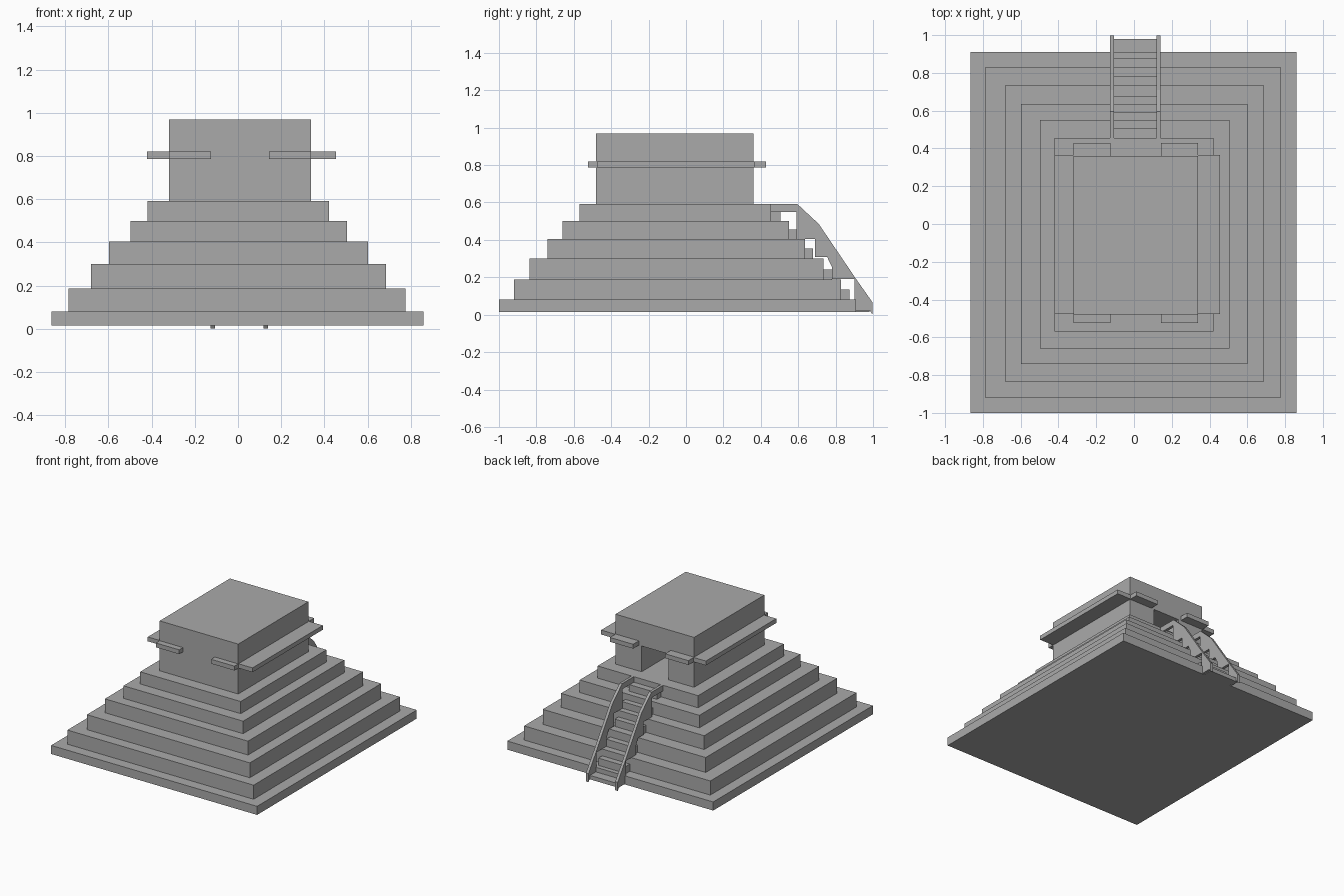
import bpy

if "Cube" in bpy.data.objects:
    bpy.data.objects.remove(bpy.data.objects["Cube"])

stone = bpy.data.materials.new("grey stone")
stone.diffuse_color = (0.4, 0.4, 0.4, 1)
stone.use_nodes = True
stone.node_tree.nodes["Principled BSDF"].inputs["Base Color"].default_value = stone.diffuse_color


def add_mesh(name, verts, faces):
    me = bpy.data.meshes.new(name)
    me.from_pydata(verts, [], faces)
    me.materials.append(stone)
    ob = bpy.data.objects.new(name, me)
    bpy.context.collection.objects.link(ob)
    return ob


def box(name, x0, x1, y0, y1, z0, z1):
    v = [(x, y, z) for x in (x0, x1) for y in (y0, y1) for z in (z0, z1)]
    f = [(0, 1, 3, 2), (4, 6, 7, 5), (0, 4, 5, 1),
         (2, 3, 7, 6), (0, 2, 6, 4), (1, 5, 7, 3)]
    return add_mesh(name, v, f)


def side_prism(name, profile, x0, x1):
    """Extrude a clockwise (y, z) profile along x."""
    n = len(profile)
    v = [(x, y, z) for x in (x0, x1) for y, z in profile]
    f = [tuple(range(n)), tuple(range(2 * n - 1, n - 1, -1))]
    f += [(i, i + n, (i + 1) % n + n, (i + 1) % n) for i in range(n)]
    return add_mesh(name, v, f)


# Stepped pyramid tiers: x0, x1, y0, y1, top height
tiers = [(-0.865, 0.86, -1.0, 0.91, 0.08),
         (-0.785, 0.775, -0.92, 0.83, 0.187),
         (-0.68, 0.685, -0.837, 0.735, 0.30),
         (-0.597, 0.602, -0.74, 0.635, 0.405),
         (-0.497, 0.505, -0.66, 0.55, 0.50),
         (-0.42, 0.422, -0.57, 0.455, 0.592)]
z = 0.015
for i, (x0, x1, y0, y1, top) in enumerate(tiers):
    box(f"tier_{i + 1}", x0, x1, y0, y1, z, top)
    z = top

# Temple on top, with a deep doorway at the back
temple = box("temple", -0.32, 0.338, -0.48, 0.36, 0.592, 0.97)
cutter = box("doorway_cutter", -0.105, 0.12, -0.12, 0.5, 0.5, 0.787)
cutter.hide_render = True
cutter.hide_viewport = True
cut = temple.modifiers.new("doorway", 'BOOLEAN')
cut.operation = 'DIFFERENCE'
cut.solver = 'EXACT'
cut.object = cutter

# Ledges around the temple, open in the middle of front and back
lz = (0.787, 0.82)
box("ledge_left", -0.422, -0.32, -0.477, 0.365, *lz)
box("ledge_right", 0.338, 0.455, -0.477, 0.365, *lz)
for side, x0, x1 in (("left", -0.32, -0.125), ("right", 0.143, 0.338)):
    box(f"ledge_front_{side}", x0, x1, -0.525, -0.48, *lz)
    box(f"ledge_back_{side}", x0, x1, 0.36, 0.428, *lz)

# Half steps of the stairway, one on each tier plus one at the foot
steps = [(0.91, 0.98, 0.015, 0.045), (0.83, 0.875, 0.08, 0.135),
         (0.735, 0.78, 0.187, 0.242), (0.635, 0.678, 0.30, 0.355),
         (0.55, 0.592, 0.405, 0.455), (0.455, 0.505, 0.50, 0.55)]
for i, s in enumerate(steps):
    box(f"stair_step_{i + 1}", -0.11, 0.122, *s)

# Stair side rails with a notched underside
rail = [(0.45, 0.592), (0.595, 0.592), (0.71, 0.485), (0.91, 0.19),
        (0.998, 0.065), (0.998, 0.0), (0.985, 0.02), (0.90, 0.02),
        (0.90, 0.19), (0.78, 0.19), (0.78, 0.255), (0.755, 0.308),
        (0.69, 0.308), (0.69, 0.405), (0.59, 0.405), (0.59, 0.55),
        (0.45, 0.55)]
side_prism("stair_rail_left", rail, -0.127, -0.106)
side_prism("stair_rail_right", rail, 0.118, 0.139)
